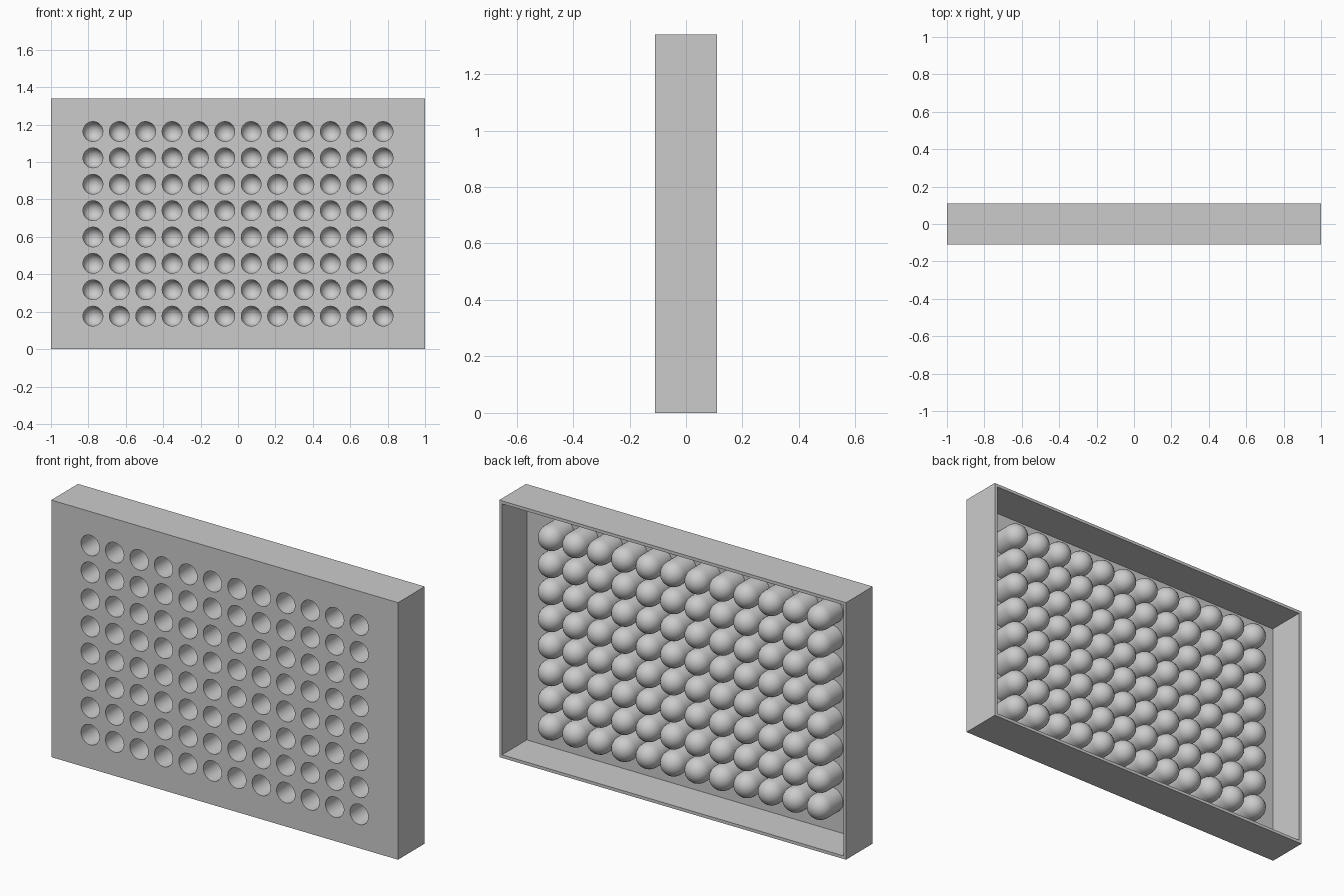
import bpy, bmesh
from math import sin, cos, pi

if "Cube" in bpy.data.objects:
    bpy.data.objects.remove(bpy.data.objects["Cube"])

W, H, D = 1.0, 1.34, 0.11        # half width, height, half depth
T = 0.016                        # wall thickness
PITCH, COLS, ROWS = 0.141, 12, 8
R_IN, R_OUT = 0.053, 0.065       # pocket radii inside and outside
SEG, DOME = 32, 6
CZ = H / 2

bm = bmesh.new()


def skin(rings):
    """Join consecutive rings of vertices with quads."""
    for a, b in zip(rings, rings[1:]):
        n = len(a)
        for i in range(n):
            j = (i + 1) % n
            bm.faces.new((a[i], a[j], b[j], b[i]))


def rect(hx, hz, y):
    return [bm.verts.new((sx * hx, y, CZ + sz * hz))
            for sx, sz in ((-1, -1), (1, -1), (1, 1), (-1, 1))]


def pocket(cx, cz, y_plate, r, back):
    """Square plate cell flowing into a round tube with a domed end."""
    angles = [2 * pi * i / SEG for i in range(SEG)]
    if back:
        angles.reverse()

    def ring(rad, y):
        return [bm.verts.new((cx + rad * cos(a), y, cz + rad * sin(a))) for a in angles]

    cell = []
    for a in angles:
        k = PITCH / 2 / max(abs(cos(a)), abs(sin(a)))
        cell.append(bm.verts.new((cx + k * cos(a), y_plate, cz + k * sin(a))))
    rings = [cell, ring(r, y_plate)]
    for i in range(DOME):
        t = pi / 2 * i / DOME
        rings.append(ring(r * cos(t), r * sin(t)))
    skin(rings)
    tip = bm.verts.new((cx, r, cz))
    last = rings[-1]
    for i in range(SEG):
        bm.faces.new((last[i], last[(i + 1) % SEG], tip))


# Tray: front border, outer walls, back rim, inner walls, inner border
gx, gz = COLS * PITCH / 2, ROWS * PITCH / 2
profile = [(gx, gz, -D), (W, CZ, -D), (W, CZ, D), (W - T, CZ - T, D),
           (W - T, CZ - T, 0), (W - T, CZ - T, -D + T), (gx, gz, -D + T)]
skin([rect(*p) for p in reversed(profile)])

# Grid of domed pockets, seen from the front and from the back
for c in range(COLS):
    for r in range(ROWS):
        x = (c - (COLS - 1) / 2) * PITCH
        z = CZ + (r - (ROWS - 1) / 2) * PITCH
        pocket(x, z, -D, R_IN, False)
        pocket(x, z, -D + T, R_OUT, True)

bmesh.ops.remove_doubles(bm, verts=bm.verts[:], dist=1e-4)
mesh = bpy.data.meshes.new("pocket_tray")
bm.to_mesh(mesh)
bm.free()
tray = bpy.data.objects.new("pocket_tray", mesh)
bpy.context.collection.objects.link(tray)
bpy.context.view_layer.objects.active = tray
tray.select_set(True)
bpy.ops.object.shade_smooth_by_angle()
